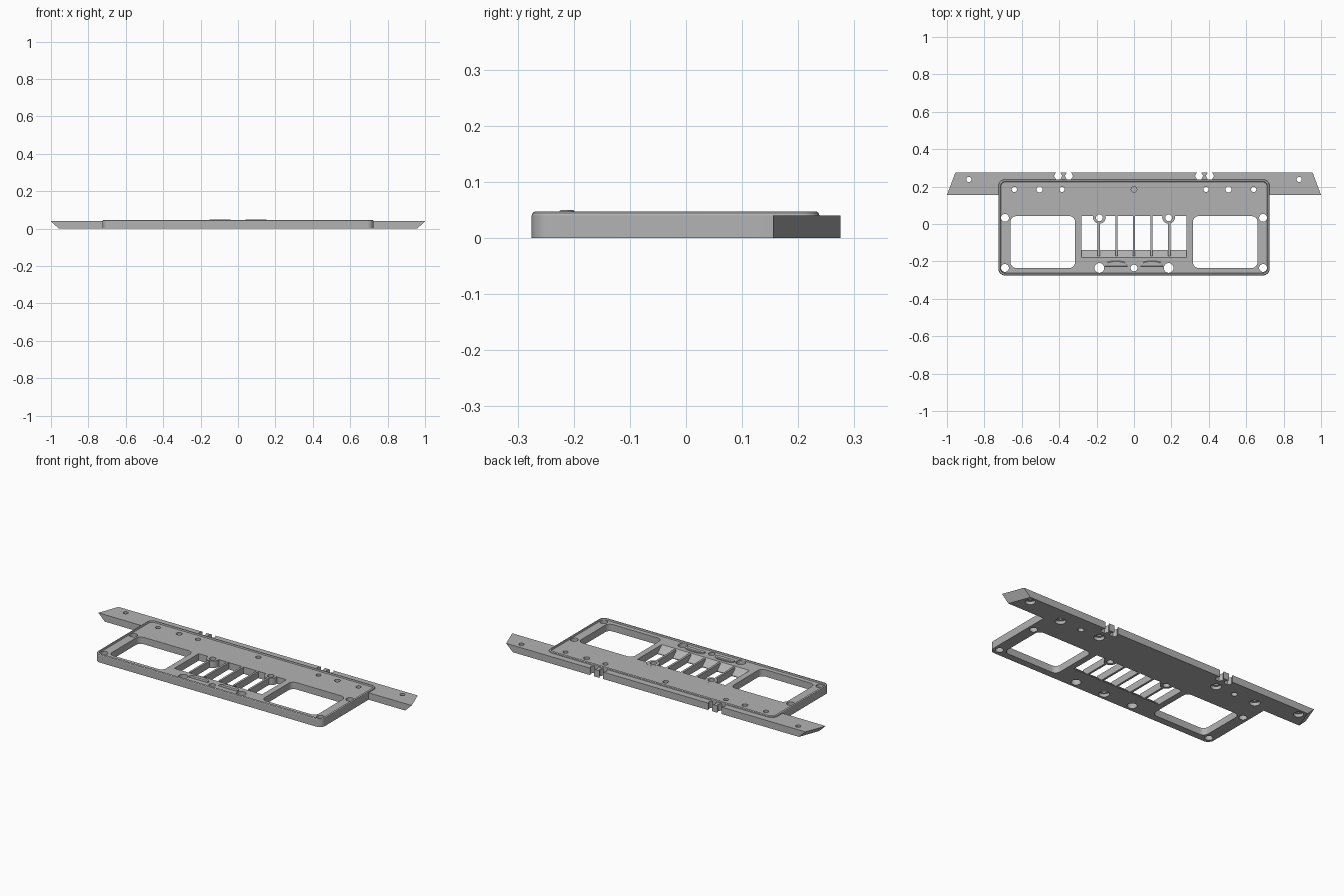
import bpy
import bmesh
from math import cos, sin, pi, radians

cube = bpy.data.objects.get("Cube")
if cube:
    bpy.data.objects.remove(cube, do_unlink=True)

grey = bpy.data.materials.new("plain grey")
grey.use_nodes = True
grey.diffuse_color = (0.45, 0.45, 0.45, 1)
grey.node_tree.nodes["Principled BSDF"].inputs["Base Color"].default_value = (0.45, 0.45, 0.45, 1)
T = 0.04  # plate thickness


def rounded(x0, x1, y0, y1, r, n=6):
    pts = []
    for k, (cx, cy) in enumerate([(x1 - r, y1 - r), (x0 + r, y1 - r), (x0 + r, y0 + r), (x1 - r, y0 + r)]):
        for i in range(n + 1):
            a = (k + i / n) * pi / 2
            pts.append((cx + r * cos(a), cy + r * sin(a)))
    return pts


def circle(x, y, r, n=24):
    return [(x + r * cos(2 * pi * i / n), y + r * sin(2 * pi * i / n)) for i in range(n)]


def loft(bm, loops, closed=False):
    """Skin (points, z) loops; cap the ends, or join last to first."""
    rings = [[bm.verts.new((x, y, z)) for x, y in pts] for pts, z in loops]
    pairs = list(zip(rings, rings[1:]))
    if closed:
        pairs.append((rings[-1], rings[0]))
    else:
        bm.faces.new(rings[0][::-1])
        bm.faces.new(rings[-1])
    for a, b in pairs:
        for i in range(len(a)):
            j = (i + 1) % len(a)
            bm.faces.new((a[i], a[j], b[j], b[i]))


def make(name, parts, closed=False):
    bm = bmesh.new()
    for loops in parts:
        loft(bm, loops, closed)
    bmesh.ops.recalc_face_normals(bm, faces=bm.faces)
    me = bpy.data.meshes.new(name)
    bm.to_mesh(me)
    bm.free()
    me.materials.append(grey)
    ob = bpy.data.objects.new(name, me)
    bpy.context.collection.objects.link(ob)
    return ob


def boolean(ob, other, op="DIFFERENCE"):
    bpy.context.view_layer.objects.active = ob
    mod = ob.modifiers.new("cut", "BOOLEAN")
    mod.operation, mod.solver, mod.object = op, "EXACT", other
    bpy.ops.object.modifier_apply(modifier=mod.name)


def both(points):
    return [(s * x, y, r) for x, y, r in points for s in ((1, -1) if x else (1,))]


# Main plate and the slanted-end bar behind it
plate = make("main_plate", [[(rounded(-0.725, 0.725, -0.275, 0.238, 0.035), z) for z in (0, T)]])


def bar_outline(d):
    return [(-1 + d, 0.155), (1 - d, 0.155), (0.955 - d, 0.275), (-0.955 + d, 0.275)]


bar = make("mounting_bar", [[(bar_outline(0.042), 0), (bar_outline(0), T)]])
boolean(plate, bar, "UNION")
bpy.data.objects.remove(bar, do_unlink=True)

# Raised lip around the plate
lip = make("raised_lip", [[(rounded(-0.725 + d, 0.725 - d, -0.275 + d, 0.238 - d, 0.035 - d), z)
                           for d, z in ((0, T - 0.002), (0, T), (0.002, 0.045), (0.005, 0.047),
                                        (0.011, 0.047), (0.014, T), (0.014, T - 0.002))]], closed=True)

# Side windows, with a middle opening whose front wall slopes
windows = [[(rounded(*sorted((s * 0.315, s * 0.66)), -0.235, 0.042, 0.03), z) for z in (-0.01, 0.06)]
           for s in (1, -1)]


def opening(y):
    return [(-0.28, y), (0.28, y), (0.28, 0.042), (-0.28, 0.042)]


windows.append([(opening(-0.14), -0.01), (opening(-0.14), 0.004), (opening(-0.18), T), (opening(-0.18), 0.06)])
window_cutter = make("window_cutter", windows)
boolean(plate, window_cutter)

# Ribs across the middle opening, and round bosses at its back edge
ribs = make("grille_ribs", [[([(x - 0.006, -0.17), (x + 0.006, -0.17), (x + 0.006, 0.045), (x - 0.006, 0.045)], z)
                             for z in (0.0005, T - 0.0005)] for x in (-0.188, -0.094, 0, 0.094, 0.188)])
bosses = make("screw_bosses", [[(circle(s * 0.185, 0.036, 0.034), z) for z in (0.0005, T + 0.0005)] for s in (1, -1)])

# Low curved ridges on the front rail
ridges = []
for s in (1, -1):
    arc = [(s * 0.095 + 0.06 * cos(i * pi / 12), -0.215 + 0.018 * sin(i * pi / 12)) for i in range(13)]
    arc += [(s * 0.095 - 0.06, -0.226), (s * 0.095 + 0.06, -0.226)]
    ridges.append([(arc, T - 0.002), (arc, 0.046),
                   ([(s * 0.095 + (x - s * 0.095) * 0.85, -0.215 + (y + 0.215) * 0.8) for x, y in arc], 0.05)])
make("front_ridges", ridges)

# Through holes and six-sided notches in the back edge
holes = both([(0.64, 0.185, 0.014), (0.505, 0.185, 0.016), (0.385, 0.185, 0.014), (0.883, 0.238, 0.014),
              (0.185, 0.033, 0.018), (0.185, -0.235, 0.026), (0, -0.235, 0.018),
              (0.69, 0.033, 0.021), (0.69, -0.235, 0.021)])
shapes = [[(circle(*h), z) for z in (-0.01, 0.07)] for h in holes]
shapes += [[(circle(s * x, 0.257, 0.022, 6), z) for z in (-0.01, 0.07)] for s in (1, -1) for x in (0.348, 0.406)]
shapes.append([(circle(0, 0.185, 0.015), z) for z in (0.015, 0.07)])
hole_cutter = make("hole_cutter", shapes)
for ob in (plate, lip, ribs, bosses):
    boolean(ob, hole_cutter)

# Wider recesses underneath
recesses = both([(0.883, 0.238, 0.026), (0.64, 0.185, 0.028), (0.385, 0.185, 0.028), (0, -0.235, 0.028)])
recess_cutter = make("recess_cutter", [[(circle(*h), z) for z in (-0.01, 0.018)] for h in recesses])
boolean(plate, recess_cutter)

for cutter in (window_cutter, hole_cutter, recess_cutter):
    bpy.data.objects.remove(cutter, do_unlink=True)

# Smooth the round walls, keep the edges sharp
bpy.ops.object.select_all(action="DESELECT")
for ob in (plate, lip, bosses):
    ob.select_set(True)
bpy.context.view_layer.objects.active = plate
bpy.ops.object.shade_smooth_by_angle(angle=radians(30))
